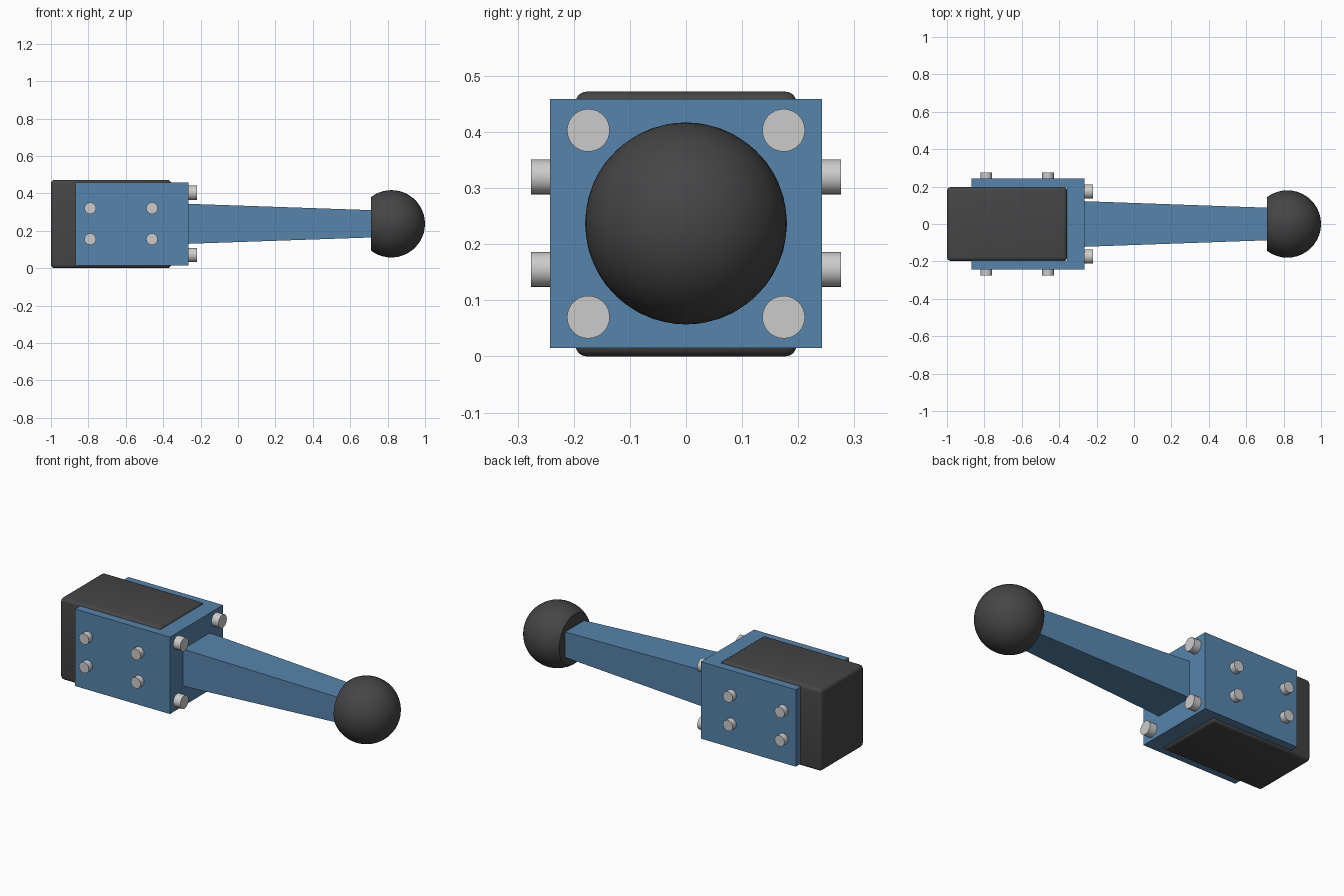
import bpy, bmesh
from math import pi
from mathutils import Matrix, Vector

if "Cube" in bpy.data.objects:
    bpy.data.objects.remove(bpy.data.objects["Cube"])


def material(name, rgb):
    m = bpy.data.materials.new(name)
    m.diffuse_color = (*rgb, 1)
    m.use_nodes = True
    m.node_tree.nodes["Principled BSDF"].inputs["Base Color"].default_value = m.diffuse_color
    return m


BLUE = material("blue_paint", (0.095, 0.23, 0.41))
DARK = material("dark_rubber", (0.06, 0.06, 0.063))
MID_Z = 0.237


def finish(name, bm, mat=None, smooth=False):
    bmesh.ops.recalc_face_normals(bm, faces=bm.faces)
    me = bpy.data.meshes.new(name)
    bm.to_mesh(me)
    bm.free()
    ob = bpy.data.objects.new(name, me)
    bpy.context.collection.objects.link(ob)
    if mat:
        me.materials.append(mat)
    if smooth:
        bpy.ops.object.select_all(action='DESELECT')
        ob.select_set(True)
        bpy.context.view_layer.objects.active = ob
        bpy.ops.object.shade_smooth_by_angle(angle=0.6)
    return ob


def bolt(name, base, direction, radius, length):
    bm = bmesh.new()
    d = Vector(direction)
    rot = d.to_track_quat('Z', 'Y').to_matrix().to_4x4()
    # shank starts slightly inside the plate
    depth = length + 0.02
    centre = Vector(base) + d * (length - 0.02) / 2
    bmesh.ops.create_cone(bm, cap_ends=True, segments=32, radius1=radius,
                          radius2=radius, depth=depth,
                          matrix=Matrix.Translation(centre) @ rot)
    return finish(name, bm, smooth=True)


# Rounded block held by the bracket
bm = bmesh.new()
bmesh.ops.create_cube(bm, size=1, matrix=Matrix.Translation((-0.679, 0, 0.236))
                      @ Matrix.Diagonal((0.642, 0.394, 0.472, 1)))
bmesh.ops.bevel(bm, geom=bm.edges[:], offset=0.02, segments=4, profile=0.5,
                affect='EDGES')
finish("block", bm, DARK, smooth=True)

# U-shaped bracket, extruded from its plan outline
bm = bmesh.new()
outline = [(-0.87, -0.242), (-0.265, -0.242), (-0.265, 0.242), (-0.87, 0.242),
           (-0.87, 0.196), (-0.358, 0.196), (-0.358, -0.196), (-0.87, -0.196)]
face = bm.faces.new([bm.verts.new((x, y, 0.015)) for x, y in outline])
ext = bmesh.ops.extrude_face_region(bm, geom=[face])
bmesh.ops.translate(bm, vec=(0, 0, 0.444),
                    verts=[g for g in ext["geom"] if isinstance(g, bmesh.types.BMVert)])
finish("bracket", bm, BLUE)

# Tapered square arm
bm = bmesh.new()
bmesh.ops.create_cube(bm, size=2)
for v in bm.verts:
    base = v.co.x < 0
    hy, hz = (0.122, 0.107) if base else (0.087, 0.073)
    v.co = (-0.27 if base else 0.715, v.co.y * hy, MID_Z + v.co.z * hz)
finish("arm", bm, BLUE)

# Ball knob with a flat where the arm enters
bm = bmesh.new()
bmesh.ops.create_icosphere(bm, subdivisions=4, radius=0.18,
                           matrix=Matrix.Translation((0.82, 0, MID_Z)))
cut = bmesh.ops.bisect_plane(bm, geom=bm.verts[:] + bm.edges[:] + bm.faces[:],
                             plane_co=(0.71, 0, 0), plane_no=(-1, 0, 0),
                             clear_outer=True)
bmesh.ops.holes_fill(bm, edges=[e for e in bm.edges if e.is_boundary])
finish("ball_knob", bm, DARK, smooth=True)

# Bolts on both side plates and on the end plate
for s, side in ((-1, "front"), (1, "back")):
    for z in (0.155, 0.32):
        for x in (-0.79, -0.46):
            bolt(f"{side}_side_bolt", (x, s * 0.242, z), (0, s, 0), 0.031, 0.034)
    for z in (0.07, 0.403):
        bolt("end_bolt", (-0.265, s * 0.174, z), (1, 0, 0), 0.038, 0.045)
